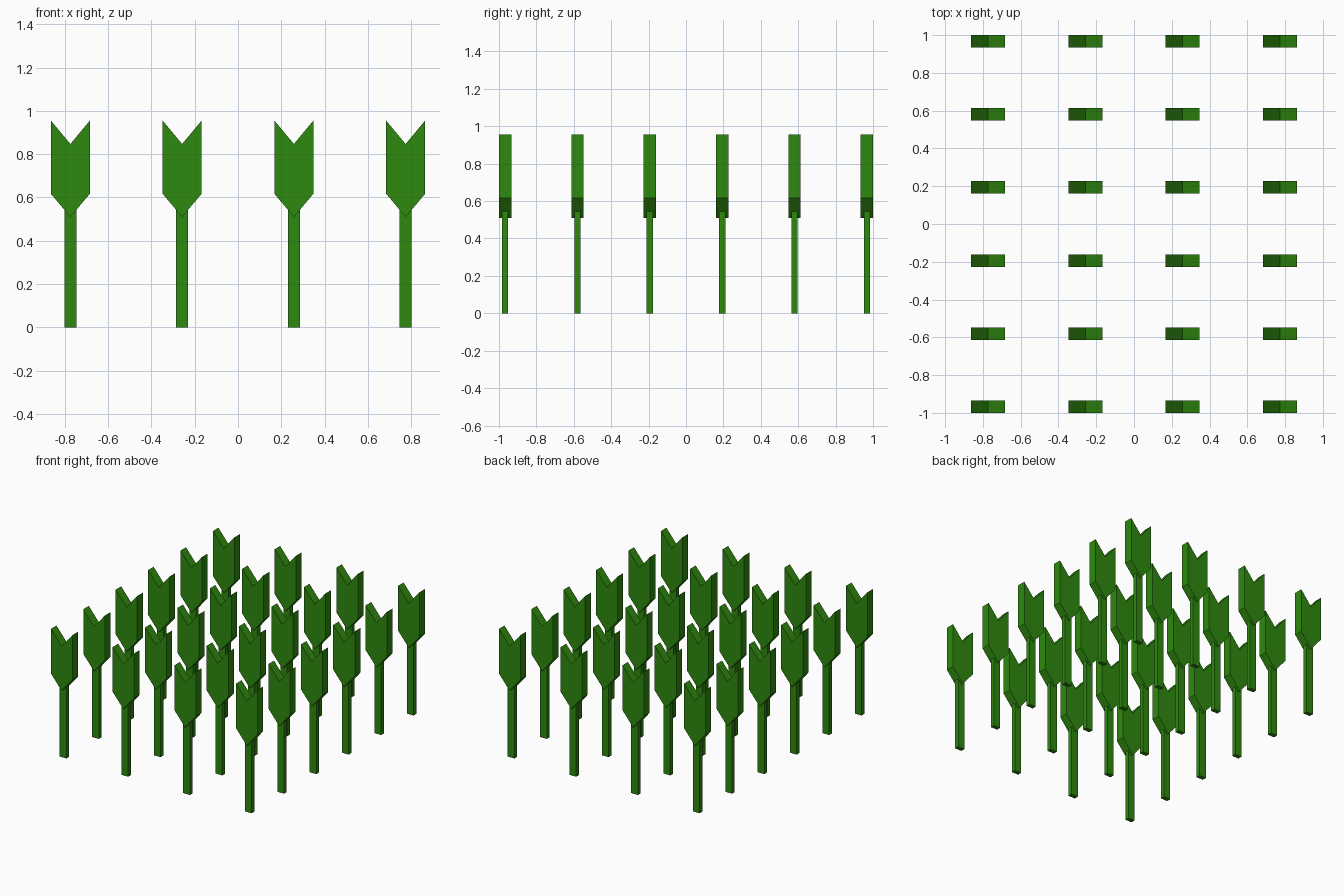
import bpy
import bmesh

cube = bpy.data.objects.get("Cube")
if cube:
    bpy.data.objects.remove(cube, do_unlink=True)

green = bpy.data.materials.new("leaf_green")
green.use_nodes = True
colour = (0.027, 0.25, 0.0045, 1)
green.diffuse_color = colour
green.node_tree.nodes["Principled BSDF"].inputs["Base Color"].default_value = colour


def extruded_mesh(name, profile, depth):
    """Closed x-z outline extruded along y, centred on y = 0."""
    bm = bmesh.new()
    face = bm.faces.new([bm.verts.new((x, -depth / 2, z)) for x, z in profile])
    extruded = bmesh.ops.extrude_face_region(bm, geom=[face])["geom"]
    verts = [v for v in extruded if isinstance(v, bmesh.types.BMVert)]
    bmesh.ops.translate(bm, verts=verts, vec=(0, depth, 0))
    bmesh.ops.recalc_face_normals(bm, faces=bm.faces)
    mesh = bpy.data.meshes.new(name)
    bm.to_mesh(mesh)
    bm.free()
    mesh.materials.append(green)
    return mesh


# Notched flower head, pointed below, and its flat stem
W, S = 0.09, 0.028
head = extruded_mesh("flower_head", [(0, 0.51), (W, 0.617), (W, 0.955),
                                     (0, 0.847), (-W, 0.955), (-W, 0.617)], 0.066)
stem = extruded_mesh("stem", [(-S, 0), (S, 0), (S, 0.56), (-S, 0.56)], 0.033)

# Planting grid: four columns, six rows
COLUMNS, ROWS = 4, 6
for col in range(COLUMNS):
    for row in range(ROWS):
        x = (col - (COLUMNS - 1) / 2) * 0.516
        y = (row - (ROWS - 1) / 2) * 0.3868
        for mesh in (head, stem):
            part = bpy.data.objects.new(f"{mesh.name}_{col + 1}_{row + 1}", mesh)
            part.location = (x, y, 0)
            bpy.context.collection.objects.link(part)
